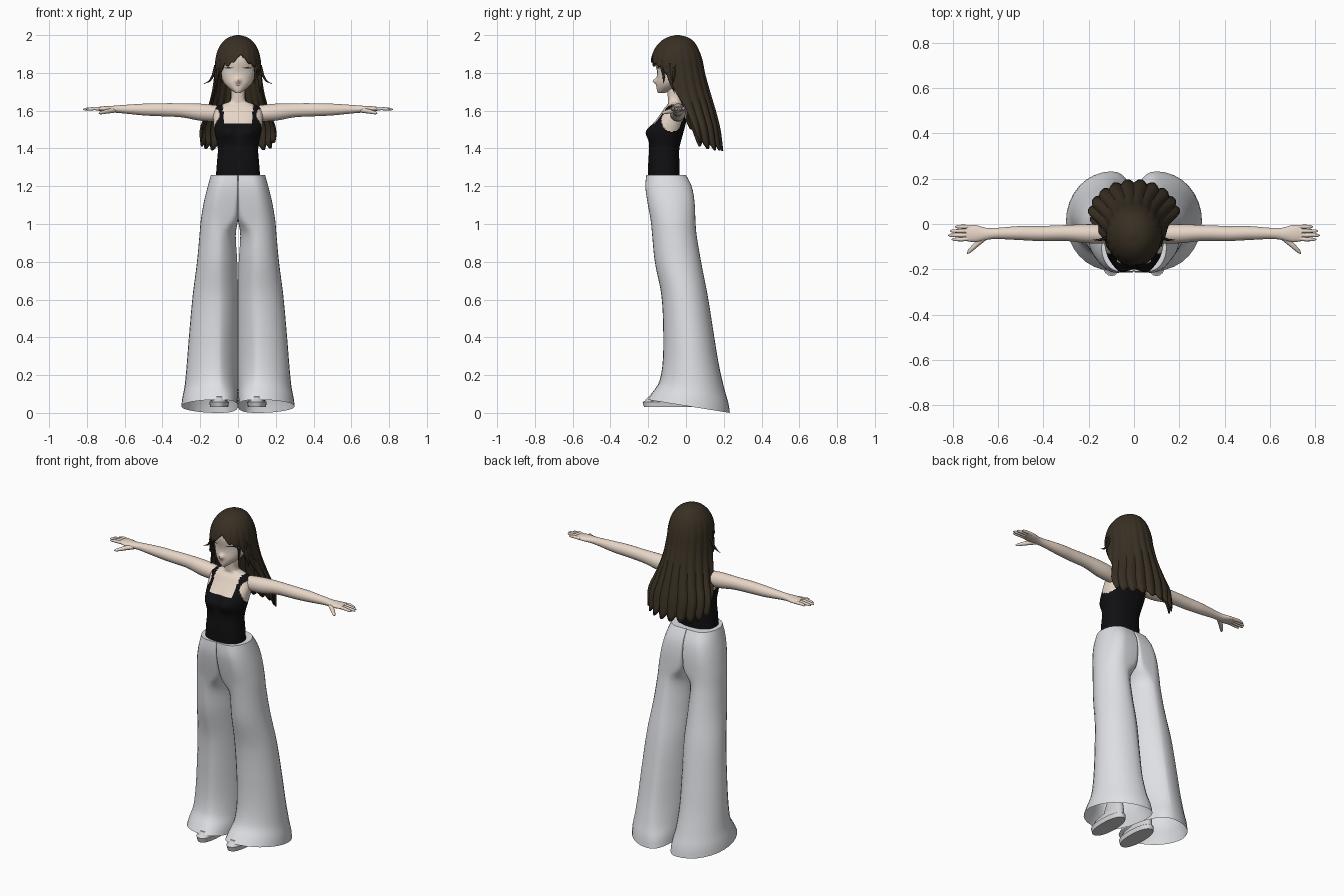
import bpy, bmesh, math
from mathutils import Vector

cube = bpy.data.objects.get("Cube")
if cube:
    bpy.data.objects.remove(cube, do_unlink=True)


def material(name, r, g, b):
    m = bpy.data.materials.new(name)
    m.use_nodes = True
    m.diffuse_color = (r, g, b, 1)
    m.node_tree.nodes["Principled BSDF"].inputs["Base Color"].default_value = (r, g, b, 1)
    return m


SKIN = material("skin", .82, .69, .59)
HAIR = material("dark brown hair", .04, .029, .017)
BLACK = material("black cloth", .005, .005, .006)
WHITE = material("white cloth", .74, .75, .78)
SHOE = material("pale shoe", .66, .66, .68)
EYE = material("eye white", .88, .83, .78)
LIP = material("lip", .35, .16, .13)


def interp(keys, s):
    """Smooth interpolation of key rows; the first column is the parameter."""
    s = min(max(s, keys[0][0]), keys[-1][0])
    i = 0
    while i < len(keys) - 2 and s > keys[i + 1][0]:
        i += 1
    a, b = keys[i], keys[i + 1]
    p, q = keys[max(i - 1, 0)], keys[min(i + 2, len(keys) - 1)]
    h = b[0] - a[0]
    t = (s - a[0]) / h
    out = []
    for k in range(1, len(a)):
        m0 = (b[k] - p[k]) / (b[0] - p[0]) * h
        m1 = (q[k] - a[k]) / (q[0] - a[0]) * h
        out.append(a[k] * (2 * t**3 - 3 * t**2 + 1) + m0 * (t**3 - 2 * t**2 + t)
                   + b[k] * (3 * t**2 - 2 * t**3) + m1 * (t**3 - t**2))
    return out


def loft(name, rings, *mats, cap_start=True, cap_end=True, angle=50):
    """Skin a list of closed rings of points."""
    bm = bmesh.new()
    loops = [[bm.verts.new(p) for p in ring] for ring in rings]
    n = len(loops[0])
    for a, b in zip(loops, loops[1:]):
        for i in range(n):
            j = (i + 1) % n
            bm.faces.new((a[i], a[j], b[j], b[i]))
    if cap_start:
        bm.faces.new(loops[0])
    if cap_end:
        bm.faces.new(loops[-1])
    bmesh.ops.recalc_face_normals(bm, faces=bm.faces)
    mesh = bpy.data.meshes.new(name)
    bm.to_mesh(mesh)
    bm.free()
    for m in mats:
        mesh.materials.append(m)
    mesh.shade_smooth()
    mesh.set_sharp_from_angle(angle=math.radians(angle))
    obj = bpy.data.objects.new(name, mesh)
    bpy.context.collection.objects.link(obj)
    return obj


def mirror(obj):
    mod = obj.modifiers.new("mirror", 'MIRROR')
    mod.use_mirror_merge = False
    return obj


def spaced(keys, n):
    lo, hi = keys[0][0], keys[-1][0]
    return [lo + (hi - lo) * i / (n - 1) for i in range(n)]


def power(v, e):
    return math.copysign(abs(v) ** e, v)


def oval(rx, yf, yb, z, n, e=1, cx=0, bump=None):
    """Horizontal ring from half width, front y and back y."""
    pts = []
    for i in range(n):
        t = math.tau * i / n
        x = cx + rx * power(math.cos(t), e)
        y = (yf + yb) / 2 + (yb - yf) / 2 * power(math.sin(t), e)
        if bump and math.sin(t) < 0:
            y -= bump(x, z)
        pts.append((x, y, z))
    return pts


def tube(name, pts, radii, mat, n=10):
    pts = [Vector(p) for p in pts]
    rings = []
    for i, p in enumerate(pts):
        d = (pts[min(i + 1, len(pts) - 1)] - pts[max(i - 1, 0)]).normalized()
        u = d.cross(Vector((0, 0, 1))).normalized()
        v = u.cross(d)
        rings.append([p + (u * math.cos(math.tau * k / n) + v * math.sin(math.tau * k / n)) * radii[i]
                      for k in range(n)])
    return mirror(loft(name, rings, mat))


# Wide trousers: z, outer x, crease x, inner x, front y, back y, inner roundness
LEG = [(0, .3, .1, 0, -.205, .232, .8), (.05, .295, .1, 0, -.18, .225, .9),
       (.12, .283, .1, 0, -.145, .205, 1.2), (.25, .272, .1, 0, -.125, .175, 1.4),
       (.4, .26, .1, 0, -.12, .15, 1.4), (.62, .24, .1, 0, -.13, .115, 1.3),
       (.8, .217, .1, .004, -.165, .08, 1.3), (.95, .203, .1, .012, -.18, .055, 1.1),
       (1.02, .197, .1, 0, -.187, .05, .4), (1.12, .18, .095, 0, -.205, .045, .15),
       (1.2, .16, .08, 0, -.215, .03, .1), (1.26, .143, .06, 0, -.21, 0, .1)]


def leg_ring(z, n=16):
    w, c, xi, yf, yb, e = interp(LEG, z)
    e = max(e, .1)
    mid, d = (yf + yb) / 2, (yb - yf) / 2
    pts = []
    for i in range(2 * n):
        t = -math.pi / 2 + math.pi * i / n
        co, si = math.cos(t), math.sin(t)
        if i <= n:
            x, y = c + (w - c) * max(co, 0), mid + d * si
        else:
            x, y = c - (c - xi) * abs(co) ** e, mid + d * power(si, e)
        tilt = .07 * max(0, 1 - z / .25)
        pts.append((x, y, z + tilt * (yb - y) / (yb - yf)))
    return pts


mirror(loft("trousers", [leg_ring(z) for z in spaced(LEG, 48)], WHITE, cap_start=False, angle=40))

# Shoes and ankles
FOOT = [(.03, .048, -.222, .03), (.058, .052, -.23, .03), (.062, .045, -.22, .025),
        (.085, .042, -.2, .02), (.1, .035, -.13, .02), (.2, .03, -.08, 0)]
mirror(loft("shoes", [oval(*k[1:], k[0], 24, .9, .1) for k in FOOT], SHOE, angle=35))

# Torso with tank top: z, half width, front y, back y
TORSO = [(1.24, .118, -.2, -.035), (1.32, .112, -.2, -.035), (1.4, .107, -.195, -.035),
         (1.48, .122, -.195, -.015), (1.54, .13, -.165, 0), (1.59, .13, -.13, .005),
         (1.62, .115, -.11, -.005), (1.637, .075, -.095, -.02), (1.65, .042, -.095, -.025),
         (1.72, .038, -.1, -.03)]


def bust(x, z):
    return .026 * math.exp(-((abs(x) - .058) / .04) ** 2 - ((z - 1.49) / .04) ** 2)


def is_cloth(c):
    x = abs(c.x)
    if x > .1 and ((c.y + .075) / .055) ** 2 + ((c.z - 1.55) / .06) ** 2 < 1:
        return False
    neckline = 1.53 if c.y < -.06 else 1.56
    return c.z < neckline or (.078 < x < .118 and c.z < 1.64)


torso = loft("torso_and_tank_top", [oval(*interp(TORSO, z), z, 80, .85, bump=bust)
                                    for z in spaced(TORSO, 90)], SKIN, BLACK)
for f in torso.data.polygons:
    f.material_index = int(is_cloth(f.center))

# Arms: x, centre y, centre z, half depth, half height
ARM = [(.11, -.045, 1.585, .04, .043), (.2, -.043, 1.592, .042, .045), (.3, -.04, 1.602, .035, .037),
       (.42, -.042, 1.605, .033, .034), (.5, -.04, 1.606, .031, .031), (.62, -.042, 1.608, .024, .021),
       (.66, -.044, 1.608, .028, .018), (.7, -.042, 1.609, .038, .015), (.74, -.041, 1.61, .034, .01)]
rings = []
for x in spaced(ARM, 32):
    cy, cz, ry, rz = interp(ARM, x)
    rings.append([(x, cy + ry * math.cos(math.tau * i / 24), cz + rz * math.sin(math.tau * i / 24))
                  for i in range(24)])
mirror(loft("arms", rings, SKIN))

# Fingers and thumbs
for name, y, tip in (("little", -.012, .79), ("ring", -.031, .812), ("middle", -.05, .82), ("index", -.068, .805)):
    tube(name + "_fingers", [(.715, y * .9 - .002, 1.609), (.76, y, 1.611), (tip - .01, y, 1.608), (tip, y, 1.606)],
         [.009, .009, .007, .002], SKIN)
tube("thumbs", [(.655, -.055, 1.603), (.695, -.09, 1.596), (.728, -.122, 1.588), (.736, -.131, 1.586)],
     [.014, .012, .008, .002], SKIN)

# Head: z, half width, front y, back y
HEAD = [(1.693, .012, -.148, -.115), (1.705, .03, -.153, -.08), (1.725, .055, -.156, -.04),
        (1.75, .076, -.157, 0), (1.8, .096, -.153, .05), (1.87, .1, -.162, .07),
        (1.93, .087, -.145, .05), (1.965, .058, -.11, .01), (1.98, .02, -.06, -.03)]


def nose(x, z):
    return .02 * math.exp(-(x / .012) ** 2 - ((z - 1.757) / .014) ** 2)


loft("head", [oval(*interp(HEAD, z), z, 64, bump=nose) for z in spaced(HEAD, 56)], SKIN)


def face_plate(name, cx, cz, rx, rz, lift, mat):
    """Thin oval plate that follows the front of the face."""
    def ring(scale):
        pts = []
        for i in range(20):
            t = math.tau * i / 20
            x, z = cx + scale * rx * math.cos(t), cz + scale * rz * math.sin(t)
            w, yf, yb = interp(HEAD, z)
            depth = (yb - yf) / 2 * math.sqrt(max(0, 1 - (x / w) ** 2))
            pts.append((x, (yf + yb) / 2 - depth - lift, z))
        return pts
    return loft(name, [ring(1), ring(.5)], mat, cap_start=False)


mirror(face_plate("eyes", .05, 1.808, .024, .018, .002, EYE))
mirror(face_plate("upper_lashes", .05, 1.827, .026, .003, .004, HAIR))
face_plate("mouth", 0, 1.733, .012, .002, .003, LIP)

# Long hair shell: z, half width, front y, back y
SHELL = [(1.38, .195, -.1, .2), (1.5, .205, -.12, .185), (1.6, .168, -.16, .16),
         (1.7, .14, -.19, .13), (1.8, .126, -.187, .102), (1.87, .121, -.187, .088),
         (1.93, .104, -.165, .065), (1.97, .075, -.13, .038), (1.99, .045, -.095, .005), (2, .01, -.055, -.035)]
# Lower edge height by angle from the front
HEM = [(0, 1.9), (.25, 1.865), (.5, 1.838), (.8, 1.825), (.95, 1.8), (1.1, 1.775), (1.3, 1.71),
       (1.45, 1.64), (1.6, 1.49), (1.8, 1.41), (math.pi, 1.385)]
COLS, ROWS = 160, 34
rings = []
for r in range(ROWS):
    t = r / (ROWS - 1)
    ring = []
    for i in range(COLS):
        th = math.tau * i / COLS - math.pi
        part = abs(th - .14 * (1 - abs(th) / math.pi))
        strand = abs(math.sin(10 * th))
        hem = interp(HEM, part)[0] + .03 * (1 - strand) * min(1, part)
        z = 2 - (2 - hem) * t ** 1.6
        w, yf, yb = interp(SHELL, z)
        k = 1 - .09 * (1 - strand) * min(1, (2 - z) * 1.7)
        ring.append((w * k * math.sin(th), (yf + yb) / 2 - (yb - yf) / 2 * k * math.cos(th), z))
    rings.append(ring)
hair = loft("long_hair", rings, HAIR, cap_end=False)
solid = hair.modifiers.new("thickness", 'SOLIDIFY')
solid.thickness = .008
solid.offset = -1

# Loose locks beside the face
tube("outer_wisps", [(.118, -.06, 1.84), (.132, -.065, 1.785), (.152, -.07, 1.755), (.18, -.07, 1.742)],
     [.008, .008, .005, .001], HAIR, 6)
tube("side_locks", [(.11, -.09, 1.85), (.112, -.09, 1.79), (.118, -.075, 1.74), (.115, -.06, 1.69)],
     [.011, .013, .01, .001], HAIR, 8)
tube("temple_locks", [(.088, -.128, 1.87), (.094, -.125, 1.82), (.092, -.118, 1.78), (.084, -.118, 1.745)],
     [.009, .01, .007, .001], HAIR, 8)
